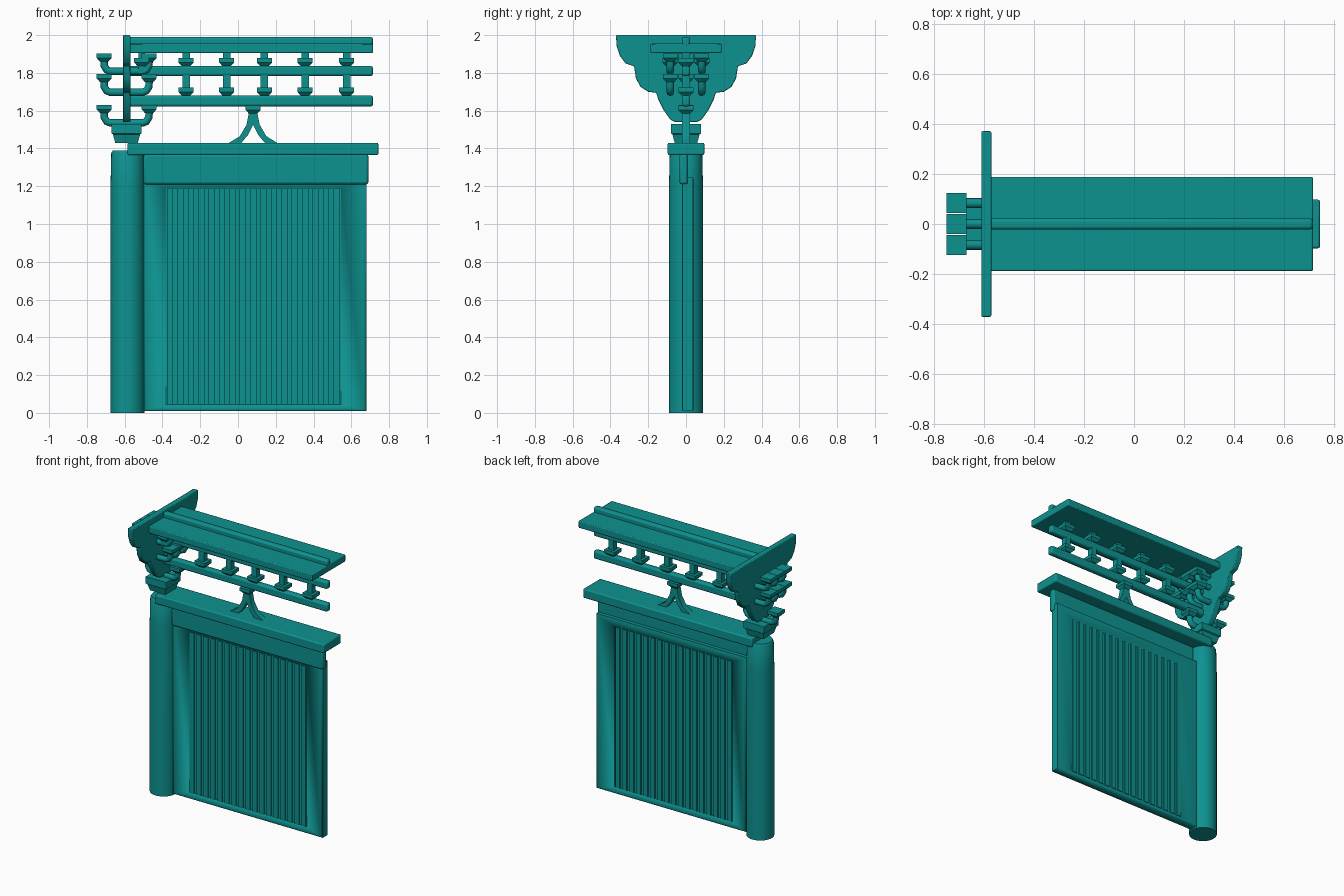
import bpy, bmesh, math

cube = bpy.data.objects.get("Cube")
if cube:
    bpy.data.objects.remove(cube)

TEAL = (0.004, 0.29, 0.28, 1)
teal = bpy.data.materials.new("teal paint")
teal.use_nodes = True
teal.diffuse_color = TEAL
teal.node_tree.nodes["Principled BSDF"].inputs["Base Color"].default_value = TEAL


def finish(ob, bevel=0, angle=35):
    ob.data.materials.append(teal)
    bpy.context.collection.objects.link(ob)
    if ob.type == "MESH":
        if bevel:
            mod = ob.modifiers.new("Bevel", "BEVEL")
            mod.width, mod.segments = bevel, 2
        bpy.ops.object.select_all(action="DESELECT")
        ob.select_set(True)
        bpy.context.view_layer.objects.active = ob
        bpy.ops.object.shade_smooth_by_angle(angle=math.radians(angle))
    return ob


def loft(name, rings, bevel=0, angle=35, closed=False):
    """Skin a list of equal rings; cap the ends or join last to first."""
    bm = bmesh.new()
    loops = [[bm.verts.new(p) for p in r] for r in rings]
    pairs = list(zip(loops, loops[1:]))
    if closed:
        pairs.append((loops[-1], loops[0]))
    else:
        bm.faces.new(loops[0])
        bm.faces.new(loops[-1])
    n = len(loops[0])
    for a, b in pairs:
        for i in range(n):
            j = (i + 1) % n
            bm.faces.new((a[i], a[j], b[j], b[i]))
    bmesh.ops.recalc_face_normals(bm, faces=bm.faces)
    me = bpy.data.meshes.new(name)
    bm.to_mesh(me)
    bm.free()
    return finish(bpy.data.objects.new(name, me), bevel, angle)


def rect(x0, x1, y0, y1, z):
    return [(x0, y0, z), (x1, y0, z), (x1, y1, z), (x0, y1, z)]


def box(name, x0, x1, y0, y1, z0, z1, bevel=0):
    return loft(name, [rect(x0, x1, y0, y1, z) for z in (z0, z1)], bevel)


def stack(name, x, y, levels, bevel=0):
    """Square block given as (height, half width) levels."""
    return loft(name, [rect(x - w, x + w, y - w, y + w, z) for z, w in levels], bevel)


def cup(name, x, y, z, h=0.042):
    return stack(name, x, y, [(z, 0.022), (z + h * 0.45, 0.04), (z + h, 0.04)])


# Round column
circle = [(math.cos(math.tau * i / 32), math.sin(math.tau * i / 32)) for i in range(32)]
loft("column", [[(-0.585 + r * c, r * s, z) for c, s in circle]
                for z, r in ((0, 0.09), (1.2, 0.09), (1.375, 0.086), (1.39, 0.078))])


# Door frame sloping in towards the slats
def frame_ring(x0, x1, z0, z1, y):
    return [(x0, y, z0), (x1, y, z0), (x1, y, z1), (x0, y, z1)]


outer = (-0.5, 0.68, 0.01, 1.25)
rim = (-0.485, 0.665, 0.018, 1.235)
inner = (-0.38, 0.545, 0.045, 1.185)
loft("door_frame", [frame_ring(*inner, 0.022), frame_ring(*rim, 0.04),
                    frame_ring(*outer, 0.036), frame_ring(*outer, -0.018),
                    frame_ring(*rim, -0.022), frame_ring(*inner, -0.002)],
     angle=75, closed=True)
box("door_panel", -0.39, 0.55, 0.004, 0.016, 0.04, 1.19)
for i in range(17):
    x = -0.376 + i * 0.055
    box("door_slat", x, x + 0.033, -0.006, 0.026, 0.045, 1.185)

# Lintel and top plate
box("lintel", -0.5, 0.69, -0.035, 0.01, 1.21, 1.37, 0.012)
box("top_plate", -0.585, 0.743, -0.097, 0.097, 1.365, 1.43, 0.008)

# Forked strut under the lower rail
half = [(-0.02, 1.6), (-0.035, 1.525), (-0.07, 1.465), (-0.127, 1.43),
        (-0.062, 1.43), (-0.028, 1.47), (0, 1.525)]
strut = half + [(-x, z) for x, z in half[-2::-1]]
loft("forked_strut", [[(0.08 + x, y, z) for x, z in strut] for y in (-0.02, 0.02)])
cup("strut_cup", 0.08, 0, 1.585)

# Rails, eave board and ridge
box("lower_rail", -0.59, 0.715, -0.022, 0.022, 1.622, 1.68, 0.012)
box("upper_rail", -0.59, 0.715, -0.022, 0.022, 1.783, 1.837, 0.012)
box("eave_board", -0.585, 0.715, -0.188, 0.188, 1.905, 1.955, 0.006)
box("ridge_beam", -0.585, 0.715, -0.022, 0.022, 1.94, 1.99, 0.012)

# Short posts standing in cups between the rails
for x in (-0.275, -0.06, 0.14, 0.355, 0.575):
    for z, top in ((1.68, 1.79), (1.836, 1.91)):
        cup("post_cup", x, 0, z)
        stack("short_post", x, 0, [(z + 0.03, 0.02), (top, 0.02)])

# Scalloped gable board
side = [(0.06, 1.54), (0.085, 1.555), (0.12, 1.605), (0.147, 1.66), (0.158, 1.695),
        (0.2, 1.7), (0.24, 1.725), (0.265, 1.77), (0.275, 1.835),
        (0.32, 1.85), (0.35, 1.89), (0.367, 1.94), (0.371, 2.0)]
board = side + [(-y, z) for y, z in reversed(side)]
loft("gable_board", [[(x, y, z) for y, z in board] for x in (-0.61, -0.57)], 0.005)

# Bracket set above the column
stack("bracket_base", -0.59, 0, [(1.43, 0.06), (1.475, 0.072), (1.48, 0.08), (1.53, 0.08)])


def bracket(y, arm_z, cup_z):
    """Upturned arm with a cup on each end."""
    path = [(-0.12, cup_z + 0.01), (-0.118, arm_z + 0.03), (-0.105, arm_z + 0.008),
            (-0.085, arm_z)]
    path += [(-x, z) for x, z in reversed(path)]
    cu = bpy.data.curves.new("bracket_arm", "CURVE")
    cu.dimensions = "3D"
    cu.bevel_depth, cu.bevel_resolution, cu.use_fill_caps = 0.02, 2, True
    sp = cu.splines.new("POLY")
    sp.points.add(len(path) - 1)
    for p, (x, z) in zip(sp.points, path):
        p.co = (-0.59 + x, y, z, 1)
    sp.use_smooth = True
    finish(bpy.data.objects.new("bracket_arm", cu))
    for s in (-1, 1):
        cup("bracket_cup", -0.59 + s * 0.119, y, cup_z)


bracket(0, 1.535, 1.588)
for y in (-0.083, 0, 0.083):
    bracket(y, 1.697, 1.752)
    bracket(y, 1.808, 1.86)
for y in (-0.085, 0.085):
    cup("inner_cup", -0.51, y, 1.836)
    stack("inner_post", -0.51, y, [(1.8, 0.018), (1.91, 0.018)])
